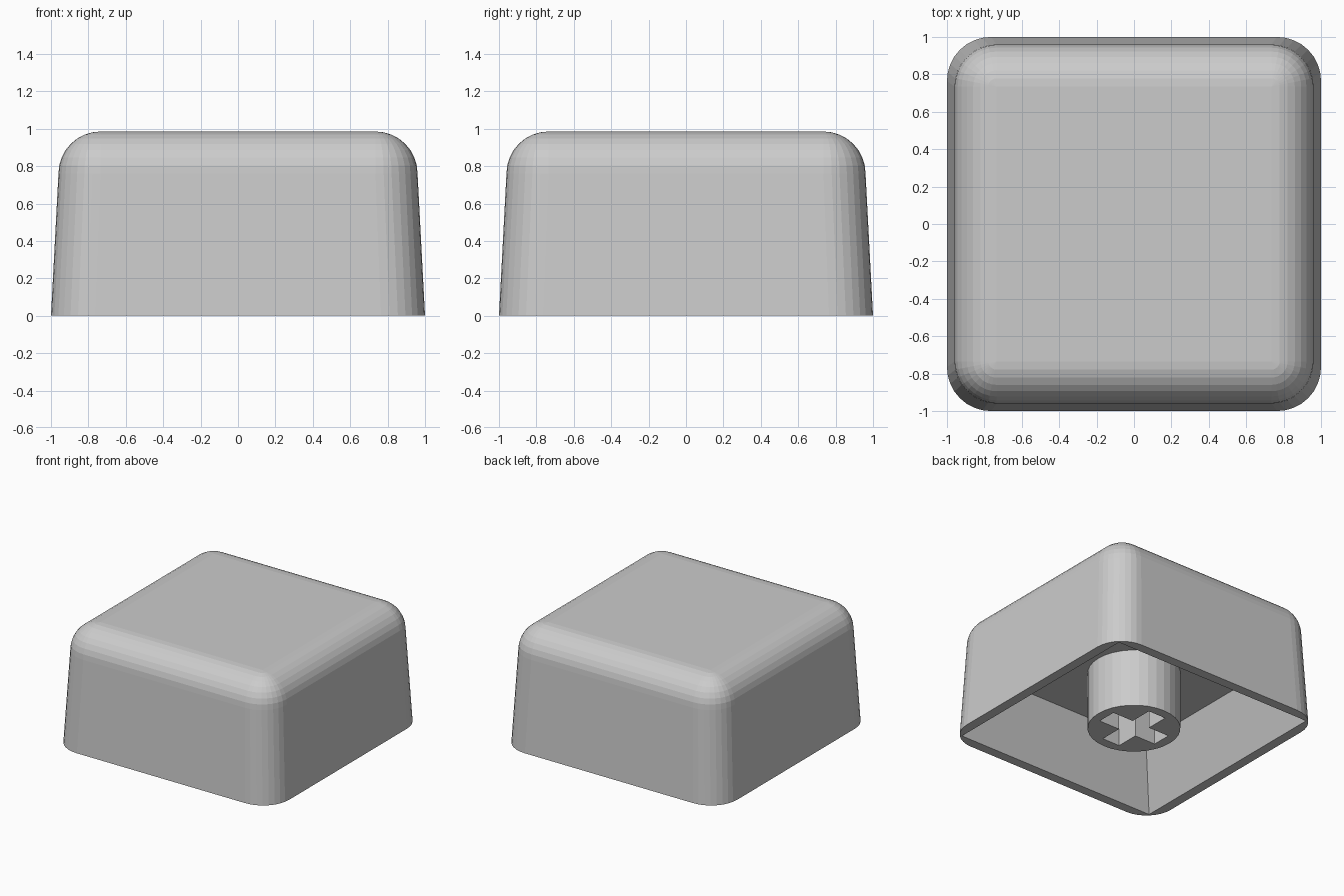
import bpy, bmesh
from math import cos, sin, pi

if "Cube" in bpy.data.objects:
    bpy.data.objects.remove(bpy.data.objects["Cube"])

SEG = 8  # segments per rounded corner and per top fillet


def finish(bm, name):
    bmesh.ops.recalc_face_normals(bm, faces=bm.faces)
    mesh = bpy.data.meshes.new(name)
    bm.to_mesh(mesh)
    bm.free()
    obj = bpy.data.objects.new(name, mesh)
    bpy.context.collection.objects.link(obj)
    return obj


def ring(bm, half, radius, z):
    """Rounded square loop; radius 0 collapses each corner to a point."""
    verts = []
    for q, (sx, sy) in enumerate(((1, 1), (-1, 1), (-1, -1), (1, -1))):
        for i in range(SEG + 1):
            a = (q + i / SEG) * pi / 2
            verts.append(bm.verts.new((sx * (half - radius) + radius * cos(a),
                                       sy * (half - radius) + radius * sin(a), z)))
    return verts


# Cap shell: inner ceiling, inner rim, outer rim, outer wall, top fillet
profile = [(0.735, 0, 0.48), (0.92, 0, 0), (1.0, 0.235, 0)]
for i in range(SEG + 1):
    t = i / SEG * pi / 2
    r = 0.225 * cos(t) if i < SEG else 0
    profile.append((0.735 + r, r, 0.76 + 0.225 * sin(t)))
bm = bmesh.new()
rings = [ring(bm, *p) for p in profile]
for a, b in zip(rings, rings[1:]):
    for i in range(len(a)):
        j = (i + 1) % len(a)
        bm.faces.new((a[i], a[j], b[j], b[i]))
bm.faces.new(rings[0])
bm.faces.new(rings[-1])
bmesh.ops.remove_doubles(bm, verts=bm.verts, dist=1e-5)
finish(bm, "cap_shell")

# Round stem under the cap
bm = bmesh.new()
bmesh.ops.create_cone(bm, cap_ends=True, segments=32, radius1=0.35, radius2=0.35, depth=0.5)
bmesh.ops.translate(bm, vec=(0, 0, 0.25), verts=bm.verts)
stem = finish(bm, "stem")

# Cross-shaped socket cut into the stem
L, W = 0.27, 0.08
quarter = [(L, -W), (L, W), (W, W)]
points = []
for _ in range(4):
    points += quarter
    quarter = [(-y, x) for x, y in quarter]
bm = bmesh.new()
face = bm.faces.new([bm.verts.new((x, y, -0.1)) for x, y in points])
ext = bmesh.ops.extrude_face_region(bm, geom=[face])
bmesh.ops.translate(bm, vec=(0, 0, 0.52),
                    verts=[v for v in ext["geom"] if isinstance(v, bmesh.types.BMVert)])
if face.is_valid and len(bm.faces) == 13:
    bm.faces.new(face.verts)
cutter = finish(bm, "socket_cutter")
cutter.hide_render = True
mod = stem.modifiers.new("socket", "BOOLEAN")
mod.operation = "DIFFERENCE"
mod.object = cutter
mod.solver = "EXACT"
bpy.context.view_layer.objects.active = stem
bpy.ops.object.modifier_apply(modifier=mod.name)
bpy.data.objects.remove(cutter)
